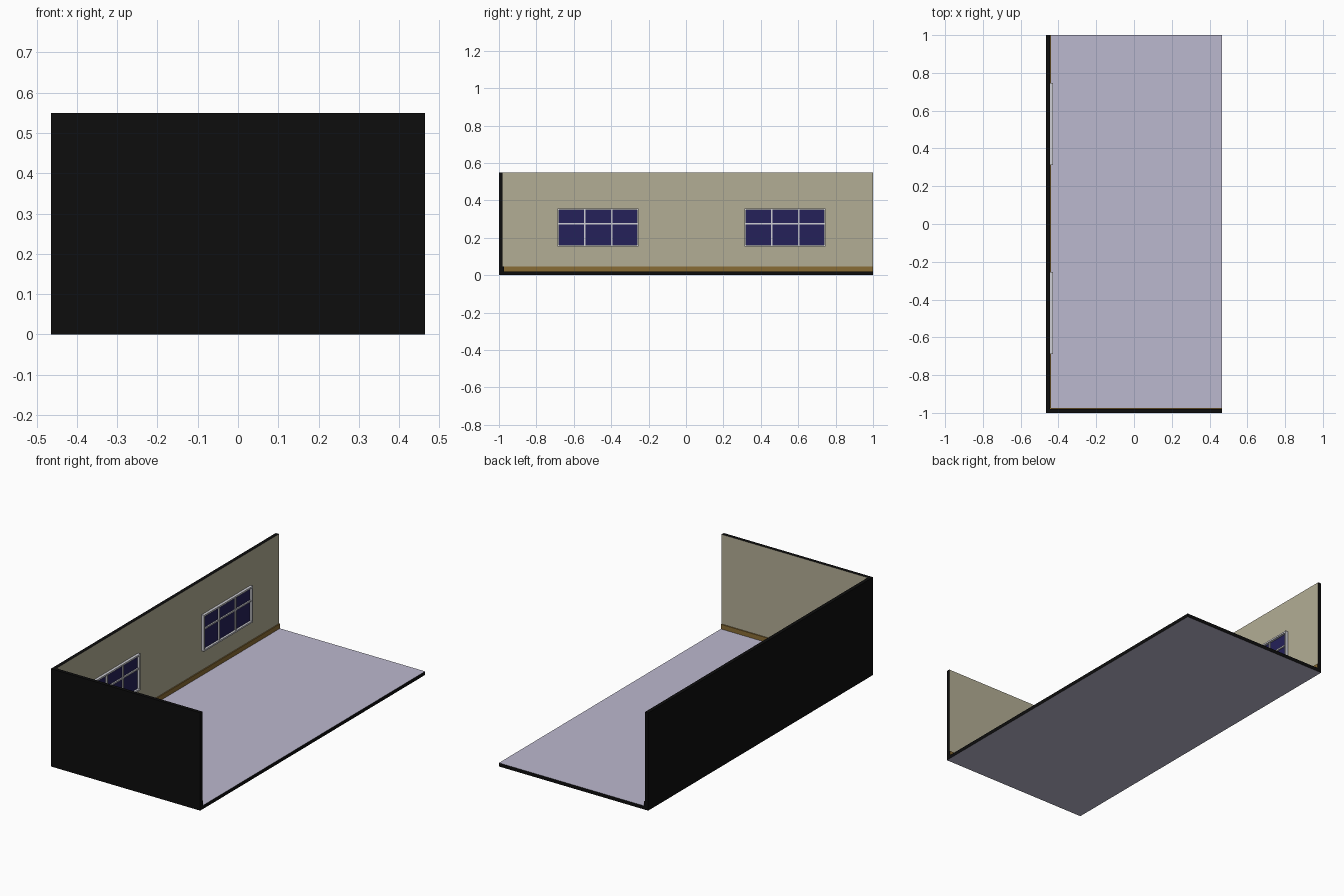
import bpy, bmesh
from mathutils import Vector

if "Cube" in bpy.data.objects:
    bpy.data.objects.remove(bpy.data.objects["Cube"])


def material(name, rgb):
    m = bpy.data.materials.new(name)
    m.diffuse_color = (*rgb, 1)
    m.use_nodes = True
    m.node_tree.nodes["Principled BSDF"].inputs["Base Color"].default_value = m.diffuse_color
    return m


BLACK = material("black_edge", (0.004, 0.004, 0.004))
FLOOR = material("floor_lavender", (0.50, 0.48, 0.62))
WALL = material("wall_beige", (0.45, 0.42, 0.30))
WOOD = material("baseboard_wood", (0.25, 0.15, 0.035))
FRAME = material("frame_grey", (0.62, 0.62, 0.66))
GLASS = material("glass_blue", (0.018, 0.015, 0.10))


def add_box(bm, lo, hi):
    lo, hi = Vector(lo), Vector(hi)
    verts = bmesh.ops.create_cube(bm, size=1)["verts"]
    for v in verts:
        v.co = (lo + hi) / 2 + v.co * (hi - lo)


def make(name, boxes, mat, faces=None):
    """Boxes in one object; if faces is given, only those normals get mat, the rest black."""
    bm = bmesh.new()
    for lo, hi in boxes:
        add_box(bm, lo, hi)
    bm.normal_update()
    mesh = bpy.data.meshes.new(name)
    mesh.materials.append(mat)
    if faces:
        mesh.materials.append(BLACK)
        for f in bm.faces:
            f.material_index = 0 if any(f.normal.dot(Vector(n)) > 0.9 for n in faces) else 1
    bm.to_mesh(mesh)
    bm.free()
    ob = bpy.data.objects.new(name, mesh)
    bpy.context.collection.objects.link(ob)
    return ob


X, Y, H = 0.465, 1.0, 0.55      # half width, half length, height
T, B, BH = 0.02, 0.006, 0.046   # slab thickness, baseboard depth and top

# Room shell: coloured inside, black cut edges and outside
make("floor", [((-X, -Y, 0), (X, Y, T))], FLOOR, [(0, 0, 1), (0, 0, -1)])
make("left_wall", [((-X, -Y, T), (-X + T, Y, H))], WALL, [(1, 0, 0)])
make("front_wall", [((-X + T, -Y, T), (X, -Y + T, H))], WALL, [(0, 1, 0)])

# Baseboards
make("left_baseboard", [((-X + T, -Y + T, T), (-X + T + B, Y, BH))], WOOD,
     [(1, 0, 0), (0, 0, 1)])
make("front_baseboard", [((-X + T + B, -Y + T, T), (X, -Y + T + B, BH))], WOOD,
     [(0, 1, 0), (0, 0, 1)])


# Six-pane windows on the left wall
def window(name, yc):
    w, z0, z1, zm = 0.217, 0.154, 0.358, 0.276
    f, m = 0.009, 0.004         # frame width, glazing bar half width
    x0, x1, xb = -X + T, -0.430, -0.434
    y0, y1 = yc - w, yc + w
    boxes = [((x0, y0, z0), (x1, y1, z0 + f)), ((x0, y0, z1 - f), (x1, y1, z1)),
             ((x0, y0, z0 + f), (x1, y0 + f, z1 - f)),
             ((x0, y1 - f, z0 + f), (x1, y1, z1 - f))]
    for s in (-1, 1):
        y = yc + s * w / 3
        boxes.append(((x0, y - m, z0 + f), (xb, y + m, z1 - f)))
    boxes.append(((x0, y0 + f, zm - m), (xb - 0.0005, y1 - f, zm + m)))
    make(name + "_frame", boxes, FRAME)
    make(name + "_glass", [((x0, y0 + f, z0 + f), (x0 + 0.003, y1 - f, z1 - f))], GLASS)


window("near_window", -0.47)
window("far_window", 0.53)
